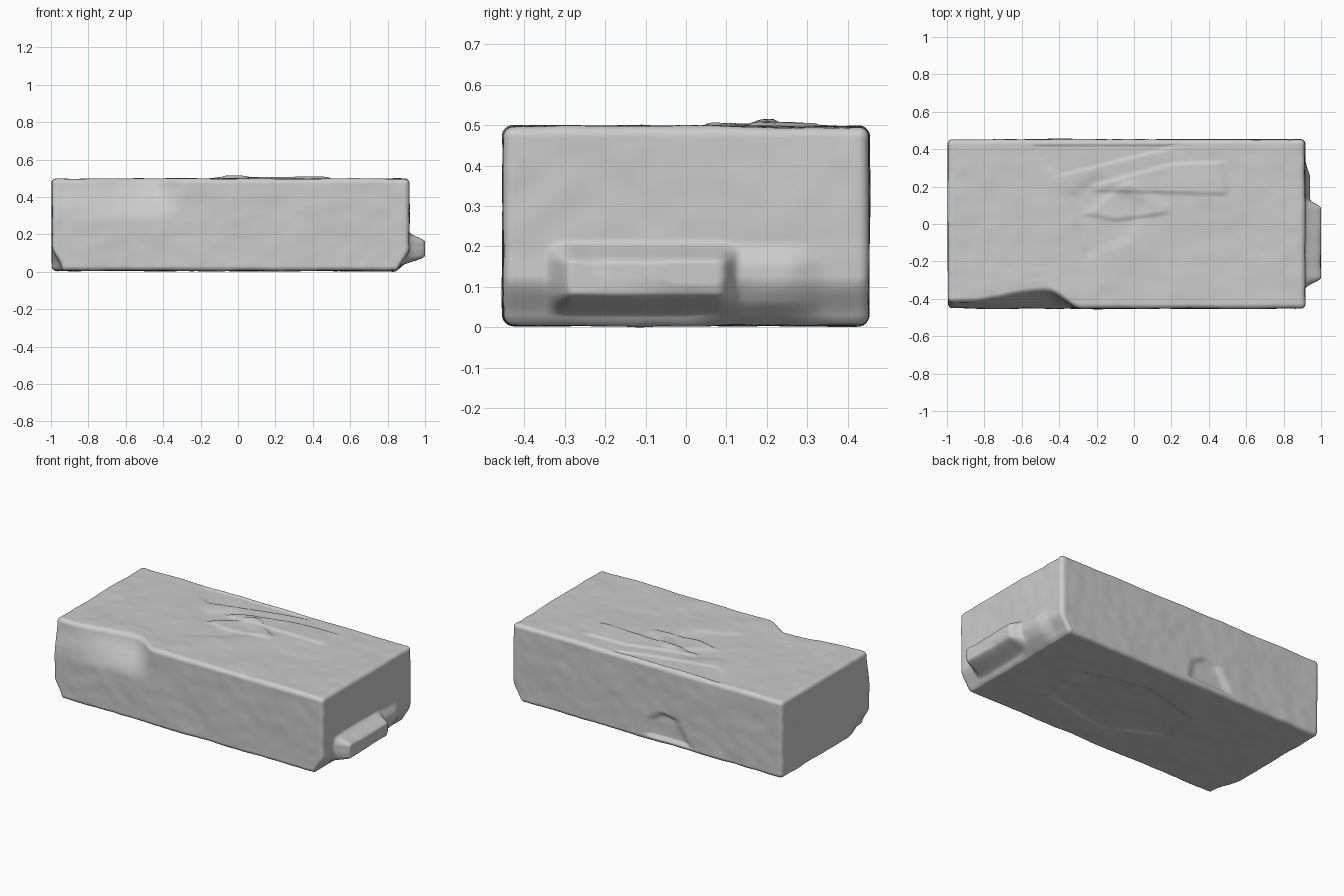
import bpy, bmesh, math
from mathutils import Vector, noise

if "Cube" in bpy.data.objects:
    bpy.data.objects.remove(bpy.data.objects["Cube"])

HALF = Vector((0.955, 0.452, 0.246))
CENTRE = Vector((-0.04, 0.0, 0.255))
RADIUS = 0.026


def step(a, b, t):
    t = max(0.0, min(1.0, (t - a) / (b - a)))
    return t * t * (3 - 2 * t)


def window(lo, hi, soft, t):
    """1 between lo and hi, fading to 0 over soft on either side"""
    return step(lo - soft, lo, t) * (1 - step(hi, hi + soft, t))


def patch(corners, x, y, soft=0.018):
    """1 inside a convex anticlockwise outline, 0 outside"""
    far = -9.0
    for (ax, ay), (bx, by) in zip(corners, corners[1:] + corners[:1]):
        dx, dy = bx - ax, by - ay
        far = max(far, ((x - ax) * dy - (y - ay) * dx) / math.hypot(dx, dy))
    return 1 - step(-soft, 0, far)


# Outlines of the shallow flakes
DIAMOND = [(-0.28, 0.05), (-0.1, 0.01), (0.18, 0.05), (0.18, 0.1), (-0.01, 0.24), (-0.06, 0.22)]
SLAB = [(-0.22, 0.17), (0.5, 0.15), (0.48, 0.34), (0.2, 0.33), (-0.2, 0.22)]
SCOOP = [(-0.38, 0.16), (-0.28, -0.22), (0.0, -0.1), (0.1, 0.1), (-0.2, 0.3)]
STRIP = [(-0.48, 0.3), (-0.4, 0.25), (0.2, 0.4), (0.25, 0.43), (-0.55, 0.43)]
UNDER = [(-0.35, -0.1), (0.0, -0.28), (0.45, -0.2), (0.5, 0.15), (0.1, 0.25), (-0.3, 0.15)]
BACK = [(-0.36, 0.03), (-0.02, 0.03), (-0.05, 0.16), (-0.14, 0.22), (-0.25, 0.2)]


def rounded(p):
    """Place a point of the unit cube on the rounded block"""
    q = Vector([math.sin(c * math.pi / 2) * 0.5 + c * 0.5 for c in p])
    q = Vector([q[i] * HALF[i] for i in range(3)])
    inner = Vector([max(-HALF[i] + RADIUS, min(HALF[i] - RADIUS, q[i])) for i in range(3)])
    return inner + (q - inner).normalized() * RADIUS + CENTRE


def weather(p, n):
    x, y, z = p
    q = p.copy()
    # Worn edges and uneven faces
    q += n * (0.005 * noise.noise(p * 4) + 0.0025 * noise.noise(p * 13))
    # Broken upper edge along the front
    depth = 0.035 + 0.06 * step(-0.9, -0.48, x)
    depth *= 1 - step(-0.46, -0.28, x)
    q.y += depth * step(0.27, 0.52, z) * (1 - step(-0.45, -0.2, y))
    # Missing lower corner at the right end
    chip = (1 - step(-0.42, -0.22, y)) * (1 - step(0.02, 0.14, z))
    q.x += 0.05 * chip * (1 - step(-1, -0.8, x))
    # Swelling and undercut on the left end
    end = step(0.85, 0.91, x)
    lump = window(-0.28, 0.08, 0.07, y) * window(0.09, 0.16, 0.06, z)
    tail = 0.3 * window(0.1, 0.25, 0.1, y) * window(0.07, 0.15, 0.07, z)
    q.x += end * max(lump, tail) * (0.086 + 0.012 * noise.noise(p * 9))
    under = (1 - step(0.0, 0.13, z)) * step(0.8, 0.92, x)
    q.x -= 0.06 * under * (1 - 0.6 * lump)
    # Flakes on the top, underside and back
    if n.z > 0.7:
        q.z -= 0.008 * patch(SCOOP, x, y, 0.06)
        q.z += 0.009 * patch(SLAB, x, y) + 0.009 * patch(DIAMOND, x, y)
        q.z -= 0.007 * patch(STRIP, x, y)
    elif n.z < -0.7:
        q.z += 0.006 * patch(UNDER, x, y)
    if n.y > 0.7:
        q.y -= 0.016 * patch(BACK, x, z, 0.03)
    return q


# Stone block
bm = bmesh.new()
bmesh.ops.create_cube(bm, size=2)
bmesh.ops.subdivide_edges(bm, edges=bm.edges[:], cuts=100, use_grid_fill=True)
for v in bm.verts:
    v.co = rounded(v.co)
bm.normal_update()
moved = [weather(v.co.copy(), v.normal.copy()) for v in bm.verts]
for v, co in zip(bm.verts, moved):
    v.co = co
low = min(v.co.z for v in bm.verts)
for v in bm.verts:
    v.co.z -= low
    v.co.x = max(-1, min(1, v.co.x))

mesh = bpy.data.meshes.new("stone_block")
bm.to_mesh(mesh)
bm.free()
block = bpy.data.objects.new("stone_block", mesh)
bpy.context.collection.objects.link(block)

# Plain grey stone
stone = bpy.data.materials.new("grey_stone")
stone.use_nodes = True
colour = (0.6, 0.6, 0.6, 1)
stone.diffuse_color = colour
stone.node_tree.nodes["Principled BSDF"].inputs["Base Color"].default_value = colour
mesh.materials.append(stone)

bpy.context.view_layer.objects.active = block
block.select_set(True)
bpy.ops.object.shade_smooth_by_angle(angle=math.radians(50))
